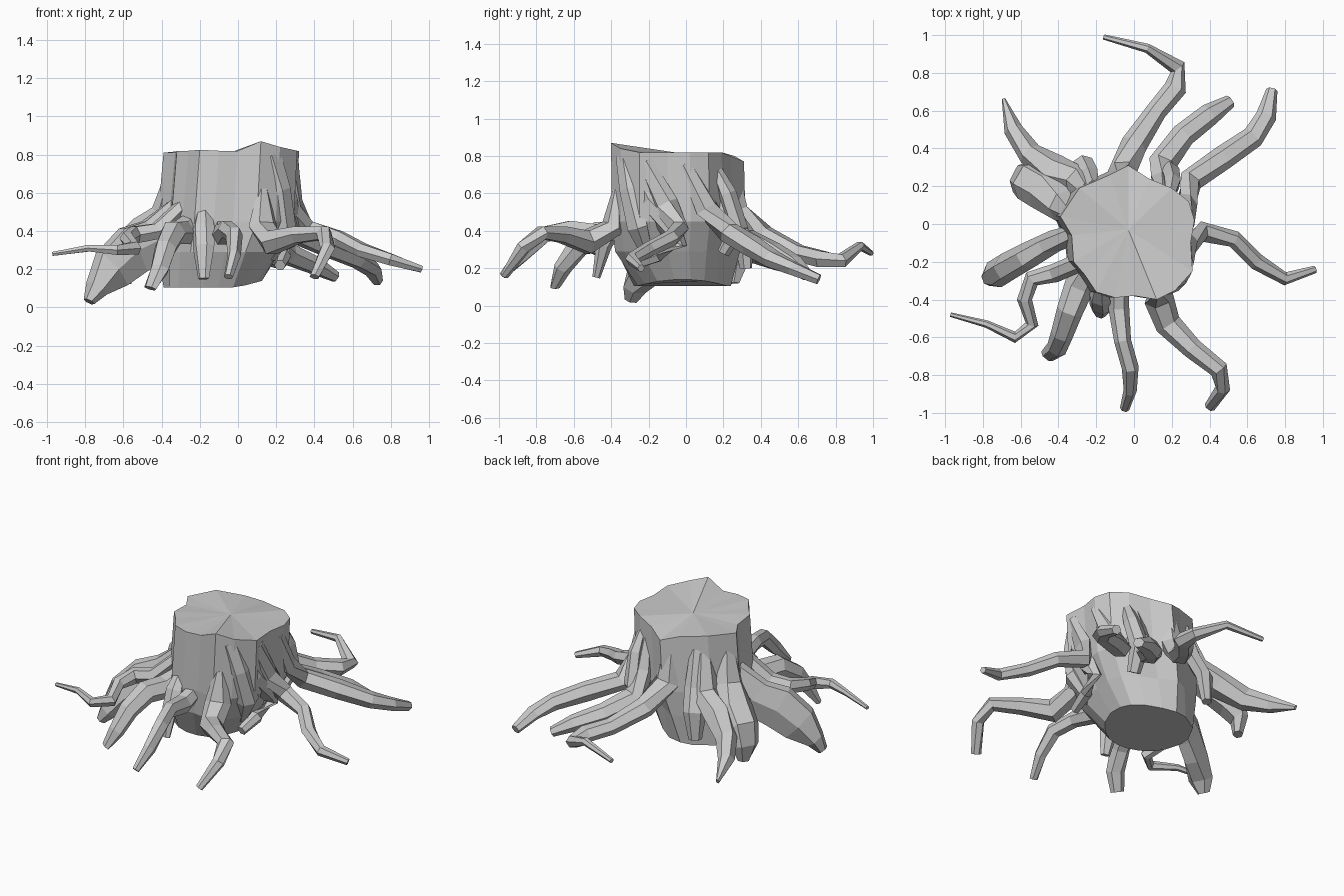
import bpy, bmesh
from math import cos, sin, pi, atan2
from mathutils import Vector


def finish(name, bm):
    bmesh.ops.recalc_face_normals(bm, faces=bm.faces)
    me = bpy.data.meshes.new(name)
    bm.to_mesh(me)
    bm.free()
    ob = bpy.data.objects.new(name, me)
    bpy.context.collection.objects.link(ob)
    return ob


def skin(bm, rings):
    for a, b in zip(rings, rings[1:]):
        n = len(a)
        for i in range(n):
            bm.faces.new((a[i], a[(i + 1) % n], b[(i + 1) % n], b[i]))


def root(name, pts, sides=6):
    """Faceted tapering root; each point is x, y, z, half width, half height."""
    bm = bmesh.new()
    ps = [Vector(p[:3]) for p in pts]
    rings = []
    for i, p in enumerate(pts):
        a = ps[max(i - 1, 0)]
        b = ps[min(i + 1, len(ps) - 1)]
        t = (b - a).normalized()
        # Sideways axis follows the horizontal heading, or the trunk when steep
        flat = Vector((t.x, t.y, 0))
        if abs(t.z) > .8:
            flat = Vector((p[0] + .03, p[1] + .04, 0))
        side = flat.normalized().cross(Vector((0, 0, 1)))
        side = (side - t * side.dot(t)).normalized()
        up = side.cross(t).normalized()
        rings.append([bm.verts.new(ps[i] + side * p[3] * cos(2 * pi * k / sides)
                                   + up * p[4] * sin(2 * pi * k / sides))
                      for k in range(sides)])
    skin(bm, rings)
    bm.faces.new(rings[0])
    bm.faces.new(rings[-1])
    return finish(name, bm)


# Trunk: sawn outline swept down to a narrower, rounder base
outline = [(-.03, .31, .77), (.08, .24, .80), (.2, .19, .82), (.29, .12, .82),
           (.32, .02, .82), (.30, -.1, .82), (.31, -.25, .82), (.22, -.35, .84),
           (.12, -.40, .87), (0, -.38, .82), (-.1, -.39, .82), (-.2, -.36, .825),
           (-.26, -.27, .82), (-.32, -.2, .82), (-.33, -.06, .81),
           (-.39, .04, .81), (-.29, .19, .82), (-.13, .26, .80)]
levels = [(.29, -.10, -.045, .9, .94), (.45, -.06, -.04, 1.02, 1.01)]
bm = bmesh.new()
base = []
for x, y, _ in outline:
    a = atan2(y + .045, x + .035)
    bx, by = -.13 + .26 * cos(a), -.02 + .26 * sin(a)
    base.append(bm.verts.new((bx, by, .105 + .035 * max(0, bx) / .13)))
rings = [base]
rings += [[bm.verts.new((cx + (x + .035) * sx, cy + (y + .045) * sy, z))
           for x, y, _ in outline] for z, cx, cy, sx, sy in levels]
rings.append([bm.verts.new(p) for p in outline])
skin(bm, rings)
bm.faces.new(base)
hub = bm.verts.new((-.03, -.03, .815))
top = rings[-1]
for i in range(len(top)):
    bm.faces.new((top[i], top[(i + 1) % len(top)], hub))
finish("trunk", bm)

# Roots at the back
root("back_hooked_root", [(-.06, .24, .74, .05, .04), (-.06, .28, .5, .08, .06),
     (0, .42, .37, .07, .06), (.12, .6, .28, .055, .05), (.22, .72, .25, .06, .05),
     (.23, .83, .24, .045, .04), (.07, .93, .32, .025, .025), (-.16, .99, .28, .014, .015)])
root("back_right_inner_root", [(.15, .17, .72, .04, .03), (.15, .22, .5, .07, .06),
     (.15, .32, .36, .075, .06), (.26, .47, .28, .065, .06), (.4, .58, .22, .06, .05),
     (.51, .65, .16, .035, .03)])
root("back_right_outer_root", [(.29, 0, .76, .04, .03), (.28, .11, .52, .07, .05),
     (.3, .23, .39, .065, .06), (.47, .35, .32, .065, .06), (.63, .46, .25, .06, .05),
     (.7, .57, .2, .055, .04), (.73, .71, .14, .03, .03)])
root("back_rib", [(.19, .15, .76, .03, .02), (.2, .22, .6, .05, .05),
     (.19, .28, .42, .06, .05), (.17, .2, .28, .04, .03)])

# Roots at the left
root("back_left_spike_root", [(-.26, .18, .7, .05, .03), (-.3, .23, .48, .08, .06),
     (-.42, .28, .38, .09, .08), (-.55, .37, .29, .065, .07), (-.64, .5, .23, .05, .05),
     (-.69, .66, .16, .01, .015)])
root("left_knob_root", [(-.34, .06, .72, .05, .03), (-.38, .1, .5, .09, .07),
     (-.48, .18, .4, .11, .09), (-.56, .23, .32, .11, .09), (-.6, .25, .22, .09, .05),
     (-.59, .25, .12, .04, .03)])
root("back_left_small_root", [(-.22, .2, .72, .04, .03), (-.25, .25, .5, .07, .05),
     (-.28, .31, .37, .07, .05), (-.29, .32, .2, .04, .03)])
root("left_slab_root", [(-.3, -.05, .55, .05, .05), (-.42, -.09, .36, .06, .14),
     (-.55, -.16, .3, .07, .15), (-.66, -.22, .2, .075, .13),
     (-.74, -.27, .1, .075, .06), (-.78, -.29, .03, .04, .03)])
root("left_curling_root", [(-.28, -.2, .54, .05, .04), (-.42, -.26, .4, .05, .05),
     (-.54, -.29, .38, .045, .05), (-.58, -.4, .36, .04, .04), (-.54, -.53, .31, .035, .04),
     (-.63, -.6, .3, .03, .03), (-.78, -.53, .31, .02, .02), (-.97, -.48, .28, .012, .012)])

# Roots at the front
root("front_left_root", [(-.23, -.22, .46, .06, .05), (-.29, -.33, .39, .08, .07),
     (-.34, -.46, .39, .07, .07), (-.38, -.58, .31, .06, .06), (-.41, -.66, .2, .055, .045),
     (-.46, -.7, .1, .04, .02)])
root("front_stub_root", [(-.18, -.34, .5, .04, .03), (-.18, -.39, .42, .06, .05),
     (-.18, -.44, .32, .06, .04), (-.18, -.48, .15, .03, .02)])
root("front_centre_root", [(-.08, -.32, .42, .05, .05), (-.08, -.45, .38, .055, .06),
     (-.06, -.62, .41, .045, .05), (-.02, -.76, .38, .045, .05), (-.02, -.88, .27, .035, .045),
     (-.05, -.98, .16, .025, .02)])
root("front_right_root", [(.13, -.37, .62, .03, .02), (.13, -.39, .42, .08, .06),
     (.18, -.53, .34, .07, .07), (.31, -.66, .38, .055, .05), (.45, -.77, .39, .05, .04),
     (.47, -.87, .31, .04, .04), (.4, -.97, .16, .03, .02)])

# Roots and ribs at the right
root("right_long_root", [(.28, -.22, .77, .05, .03), (.29, -.11, .54, .07, .05),
     (.36, -.04, .41, .055, .055), (.53, -.08, .36, .045, .045), (.65, -.2, .3, .045, .04),
     (.8, -.29, .25, .035, .035), (.96, -.24, .2, .02, .02)])
root("right_curling_rib", [(.22, -.3, .76, .05, .03), (.26, -.2, .56, .06, .05),
     (.28, -.08, .41, .06, .05), (.27, -.04, .34, .05, .04), (.24, -.15, .27, .04, .04),
     (.22, -.28, .22, .03, .03)])
root("right_front_rib", [(.18, -.33, .8, .06, .04), (.23, -.31, .62, .06, .04),
     (.25, -.26, .42, .07, .05), (.17, -.2, .26, .03, .03)])
